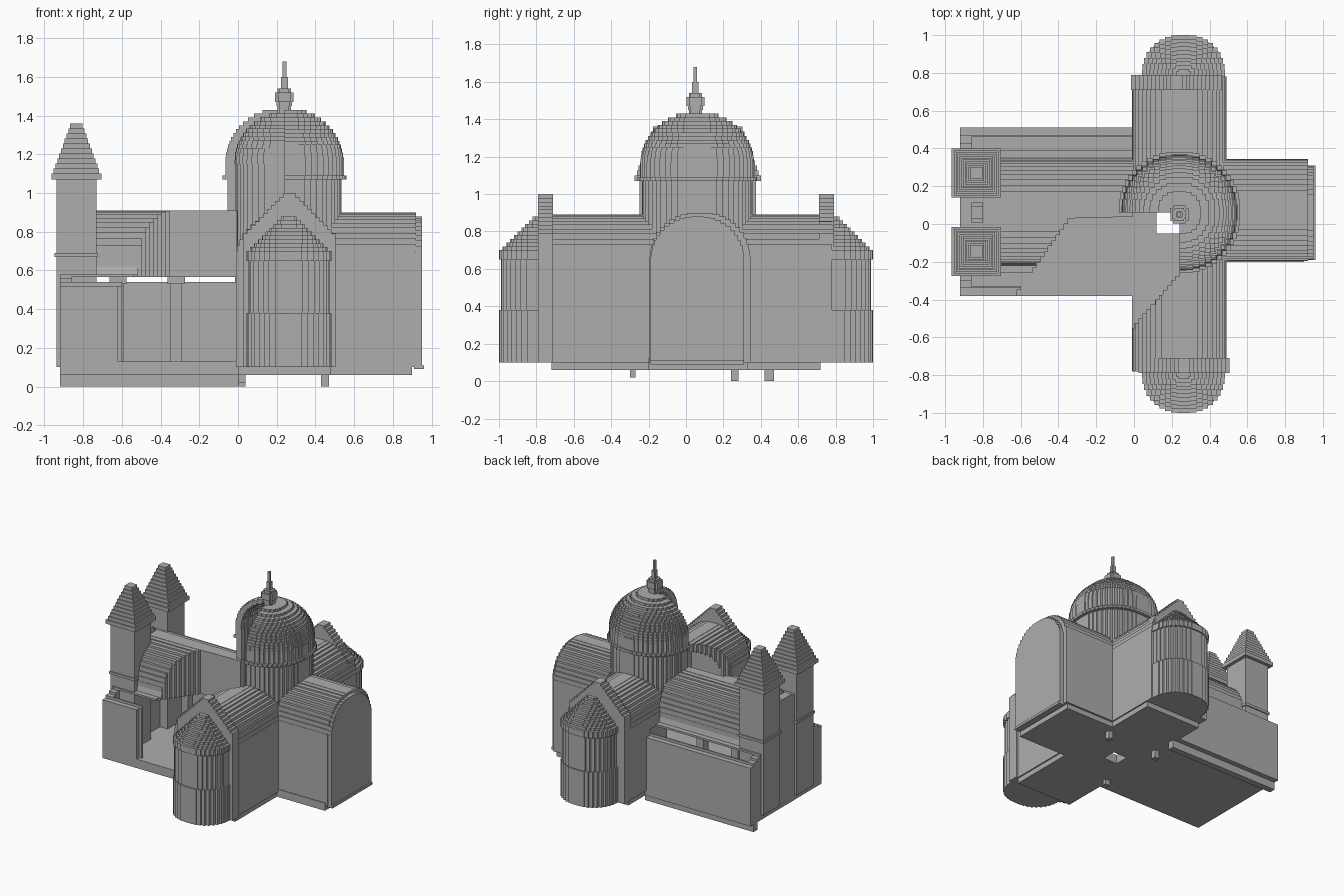
import bpy, bmesh
from math import sin, cos, pi

cube = bpy.data.objects.get("Cube")
if cube:
    bpy.data.objects.remove(cube)

stone = bpy.data.materials.new("grey_stone")
stone.use_nodes = True
stone.diffuse_color = (0.42, 0.42, 0.42, 1)
stone.node_tree.nodes["Principled BSDF"].inputs["Base Color"].default_value = (0.42, 0.42, 0.42, 1)


def add_prism(bm, pts, axis, a, b):
    """Extrude a 2D outline from a to b along an axis."""
    place = {"x": lambda u, v, w: (w, u, v),
             "y": lambda u, v, w: (u, w, v),
             "z": lambda u, v, w: (u, v, w)}[axis]
    low = [bm.verts.new(place(u, v, a)) for u, v in pts]
    high = [bm.verts.new(place(u, v, b)) for u, v in pts]
    bm.faces.new(low)
    bm.faces.new(high)
    for i in range(len(pts)):
        j = (i + 1) % len(pts)
        bm.faces.new((low[i], low[j], high[j], high[i]))


def make(name, prisms):
    bm = bmesh.new()
    for p in prisms:
        add_prism(bm, *p)
    bmesh.ops.recalc_face_normals(bm, faces=bm.faces)
    mesh = bpy.data.meshes.new(name)
    bm.to_mesh(mesh)
    bm.free()
    mesh.materials.append(stone)
    obj = bpy.data.objects.new(name, mesh)
    bpy.context.collection.objects.link(obj)
    return obj


def rect(x0, x1, y0, y1):
    return [(x0, y0), (x1, y0), (x1, y1), (x0, y1)]


def box(x0, x1, y0, y1, z0, z1):
    return (rect(x0, x1, y0, y1), "z", z0, z1)


def stair(pts):
    """Turn a slanted path into square steps."""
    out = []
    for p, q in zip(pts, pts[1:]):
        out += [p, (p[0], q[1])]
    return out + [pts[-1]]


def line(p, q, n):
    return [(p[0] + (q[0] - p[0]) * i / n, p[1] + (q[1] - p[1]) * i / n) for i in range(n + 1)]


def mirrored(c, half):
    """Close a left-hand half profile with its mirror about u = c."""
    pts = half + [(2 * c - u, v) for u, v in reversed(half)]
    return [p for i, p in enumerate(pts) if p != pts[i - 1]]


def arc(c, w, spring, top, n=12):
    return [(c - w * cos(pi / 2 * i / n), spring + (top - spring) * sin(pi / 2 * i / n))
            for i in range(n)]


def barrel(c, w, bottom, spring, top):
    return mirrored(c, [(c - w, bottom)] + stair(arc(c, w, spring, top) + [(c - 0.02, top)]))


def ring(cx, cy, R, r, quads):
    """Stepped circular outline over the given quarter turns, hollow if r > 0."""
    def sweep(rad):
        n = max(2, int(rad / 0.022))
        q = stair([(rad * cos(pi / 2 * i / n), rad * sin(pi / 2 * i / n)) for i in range(n + 1)])
        pts = []
        for k in quads:
            c, s = [(1, 0), (0, 1), (-1, 0), (0, -1)][k % 4]
            pts += [(x * c - y * s, x * s + y * c) for x, y in q[:-1]]
        if len(quads) < 4:
            c, s = [(1, 0), (0, 1), (-1, 0), (0, -1)][(quads[-1] + 1) % 4]
            pts.append((rad * c, rad * s))
        return pts
    pts = sweep(R)
    if r > 0:
        pts += sweep(r)[::-1]
    elif len(quads) == 3:
        pts.append((0, 0))
    return [(cx + x, cy + y) for x, y in pts]


def round_stack(name, cx, cy, layers, quads=(0, 1, 2, 3)):
    return make(name, [(ring(cx, cy, R, r, quads), "z", a, b) for a, b, R, r in layers])


CX, CY = 0.24, 0.06

# Nave with lean-to aisles, transept, choir and floor
aisle = [(-0.38, 0.1)] + stair(line((-0.38, 0.5), (-0.22, 0.58), 4))
clerestory = stair(arc(CY, 0.27, 0.62, 0.91) + [(CY - 0.02, 0.91)])
nave = make("nave", [(mirrored(CY + 0.005, aisle + clerestory), "x", -0.92, 0.0)])
transept = make("transept", [(barrel(CX, 0.25, 0.1, 0.63, 0.89), "y", -0.78, 0.78)])
choir = make("choir", [(barrel(0.075, 0.27, 0.1, 0.63, 0.9), "x", 0.47, 0.92)])
floor = make("floor_slab", [(
    [(-0.92, -0.38), (0, -0.38), (0, -0.72), (0.48, -0.72), (0.48, -0.2), (0.9, -0.2),
     (0.9, 0.33), (0.48, 0.33), (0.48, 0.72), (0, 0.72), (0, 0.51), (-0.92, 0.51)],
    "z", 0.06, 0.12)])

# Cutters for halls, crossing, floor opening and the open corner
open_corner = ([(-0.62, -0.95)] + stair(line((-0.62, -0.38), (-0.33, 0.03), 14))
               + [(CX, 0.045)] + stair(line((CX, -0.25), (-0.02, -0.55), 12)) + [(-0.02, -0.95)])
cutters = [
    make("nave_hall", [box(-0.86, 0.03, -0.33, 0.46, 0.13, 0.565)]),
    make("transept_hall", [(barrel(CX, 0.2, 0.13, 0.62, 0.83), "y", -0.7, 0.7)]),
    make("choir_hall", [(barrel(0.07, 0.21, 0.13, 0.62, 0.83), "x", 0.3, 0.89)]),
    make("crossing", [(ring(CX, CY, 0.245, 0, (0, 1, 2, 3)), "z", 0.13, 1.2)]),
    make("floor_opening", [box(0.12, 0.24, -0.05, 0.06, 0, 0.3)]),
    make("open_corner", [(open_corner, "z", 0.13, 1.3)]),
]
for body in (nave, transept, choir, floor):
    for cutter in cutters:
        cutter.hide_render = True
        mod = body.modifiers.new(cutter.name, "BOOLEAN")
        mod.operation, mod.solver, mod.object = "DIFFERENCE", "EXACT", cutter
graph = bpy.context.evaluated_depsgraph_get()
for body in (nave, transept, choir, floor):
    mesh = bpy.data.meshes.new_from_object(body.evaluated_get(graph))
    body.modifiers.clear()
    body.data = mesh
for cutter in cutters:
    bpy.data.objects.remove(cutter)

# Columns of the remaining arcade
for i, x in enumerate((-0.62, -0.32)):
    make(f"column_{i + 1}", [box(x - 0.03, x + 0.03, 0.22, 0.28, 0.12, 0.53),
                             box(x - 0.045, x + 0.045, 0.205, 0.295, 0.53, 0.58)])

# Choir end wall and plinth
make("choir_end", [(barrel(0.06, 0.25, 0.1, 0.63, 0.88), "x", 0.91, 0.95),
                   box(0.91, 0.96, -0.19, 0.31, 0.09, 0.11)])

# Gables and apses at both transept ends
for side, c, s, quads in (("front", 0.265, -1, (2, 3)), ("back", 0.225, 1, (0, 1))):
    gable = mirrored(c, [(c - 0.24, 0.1)] + stair(line((c - 0.24, 0.77), (c - 0.01, 1.0), 11)))
    make(side + "_gable", [(gable, "y", s * 0.71, s * 0.79)])
    cone = [(0.68 + 0.02 * i, 0.7 + 0.02 * i, 0.22 - 0.02 * i, 0) for i in range(10)]
    round_stack(side + "_apse", 0.263, s * 0.78,
                [(0.1, 0.38, 0.22, 0), (0.38, 0.65, 0.21, 0), (0.65, 0.68, 0.22, 0)] + cone, quads)

# Open drum and dome
drum = [(0.72, 1.07, 0.295, 0.25), (1.07, 1.09, 0.32, 0.25), (1.09, 1.15, 0.305, 0.25)]
shell = []
for i in range(14):
    t = i / 14
    shell.append((1.15 + 0.02 * i, 1.17 + 0.02 * i, 0.305 * (1 - t * t) ** 0.5,
                  0.255 * max(0, 1 - (t / 0.9) ** 2) ** 0.5))
round_stack("dome", CX, CY, drum + shell, (-1, 0, 1))
make("dome_windows", [box(CX + 0.3, CX + 0.309, CY - 0.045, CY + 0.045, 1.09, 1.18),
                      box(CX - 0.045, CX + 0.045, CY + 0.3, CY + 0.309, 1.09, 1.18)])

# Lantern and finial
round_stack("lantern", CX, 0.05, [(1.41, 1.45, 0.035, 0), (1.45, 1.47, 0.04, 0),
                                  (1.47, 1.52, 0.048, 0), (1.52, 1.54, 0.035, 0),
                                  (1.54, 1.6, 0.018, 0), (1.6, 1.68, 0.01, 0)])

# Twin towers with stepped pyramid roofs
for side, y in (("right", -0.145), ("left", 0.27)):
    def tier(h, z0, z1):
        return box(-0.835 - h, -0.835 + h, y - h, y + h, z0, z1)
    spire = [tier(0.118 - 0.0095 * i, 1.1 + 0.026 * i, 1.126 + 0.026 * i) for i in range(10)]
    make(side + "_tower", [tier(0.104, 0.1, 1.07), tier(0.112, 0.67, 0.69),
                           tier(0.13, 1.07, 1.1)] + spire)

# West gable between the towers
west = mirrored(CY, [(-0.1, 0.1)] + stair(line((-0.1, 0.8), (CY - 0.01, 0.95), 7)))
make("west_gable", [(west, "x", -0.86, -0.8)])

# Small supports beneath the floor
make("supports", [box(0.43, 0.47, 0.24, 0.28, 0, 0.06), box(0.0, 0.04, 0.24, 0.28, 0, 0.06),
                  box(0.0, 0.04, -0.3, -0.27, 0.02, 0.06),
                  box(-0.92, 0.03, 0.42, 0.47, 0, 0.06)])
